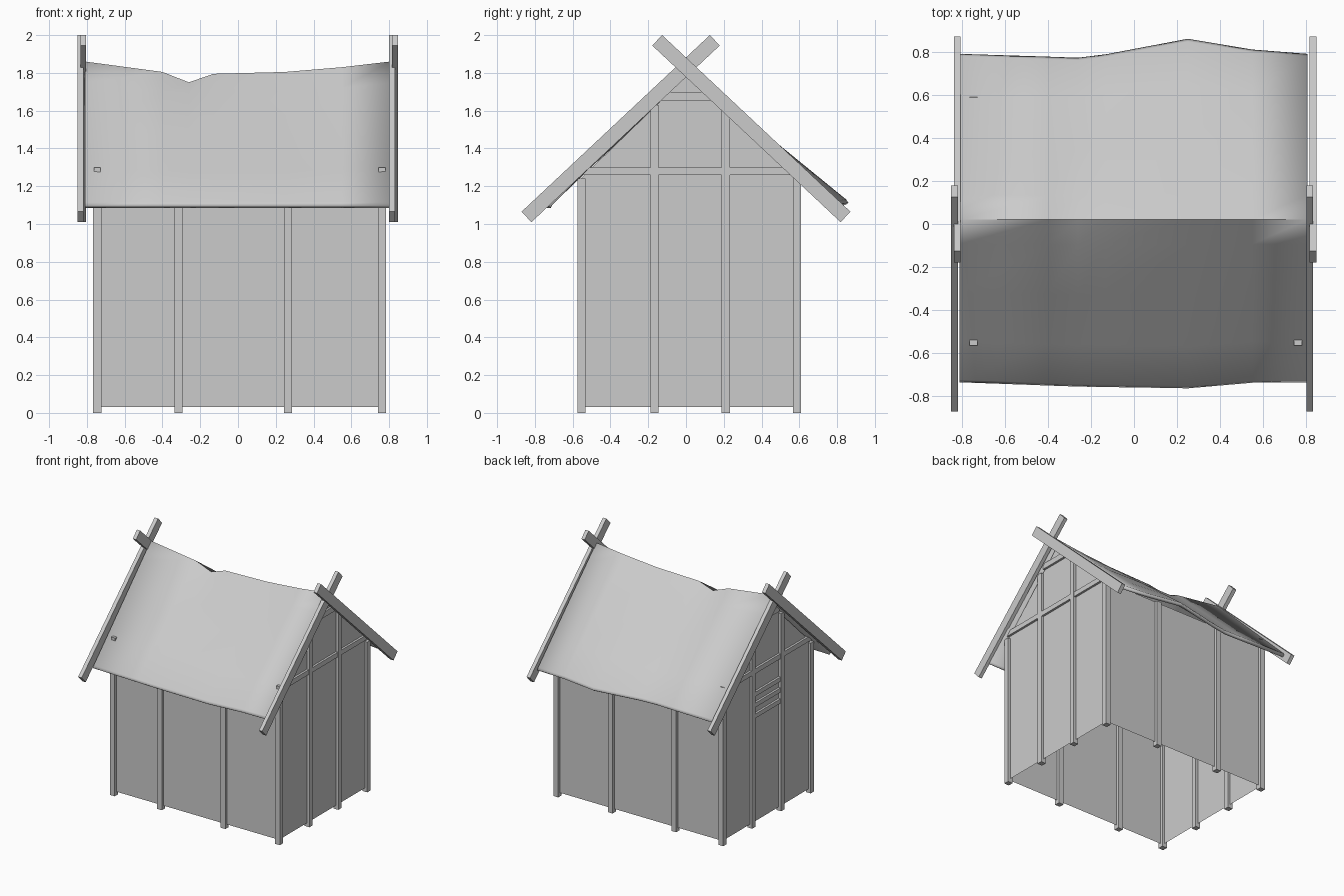
import bpy
import bmesh
from math import atan2, hypot
from mathutils import Matrix

if "Cube" in bpy.data.objects:
    bpy.data.objects.remove(bpy.data.objects["Cube"])


def mesh_object(name, verts, faces):
    me = bpy.data.meshes.new(name)
    me.from_pydata(verts, [], faces)
    ob = bpy.data.objects.new(name, me)
    bpy.context.collection.objects.link(ob)
    return ob


def box(name, lo, hi, rot=None):
    """Box from lower to upper corner, optionally turned about its centre."""
    size = [b - a for a, b in zip(lo, hi)]
    mid = [(a + b) / 2 for a, b in zip(lo, hi)]
    bm = bmesh.new()
    m = Matrix.Translation(mid) @ (rot or Matrix()) @ Matrix.Diagonal((*size, 1))
    bmesh.ops.create_cube(bm, size=1, matrix=m)
    me = bpy.data.meshes.new(name)
    bm.to_mesh(me)
    bm.free()
    ob = bpy.data.objects.new(name, me)
    bpy.context.collection.objects.link(ob)
    return ob


XS = (-0.745, -0.315, 0.265, 0.762)   # post lines along the length
YS = (-0.553, -0.167, 0.21, 0.588)    # post lines across the gables
R = 0.022                             # half post width


def post(name, x, y, top):
    box(name, (x - R, y - R, 0), (x + R, y + R, top))


# Corner and long wall posts
for x in XS:
    post("front_post", x, YS[0], 1.24)
    post("back_post", x, YS[3], 1.24)

# Gable posts and beams
for side, x in (("left", XS[0]), ("right", XS[3])):
    for y in YS[1:3]:
        post(side + "_gable_post", x, y, 1.63)
    box(side + "_gable_beam", (x - 0.018, -0.563, 1.26), (x + 0.018, 0.59, 1.30))
    box(side + "_collar_beam", (x - 0.018, -0.13, 1.655), (x + 0.018, 0.15, 1.70))

# Door rails on the left gable
for z in (0.91, 1.0, 1.09):
    box("door_rail", (XS[0] - 0.018, YS[1], z - 0.018), (XS[0] + 0.018, YS[2], z + 0.018))

# Thin wall panels, open underneath
x0, x1, y0, y1 = XS[0], XS[3], YS[0], YS[3]
mesh_object("front_wall", [(x0, y0, .03), (x1, y0, .03), (x1, y0, 1.24), (x0, y0, 1.24)], [(0, 1, 2, 3)])
mesh_object("back_wall", [(x0, y1, .03), (x1, y1, .03), (x1, y1, 1.24), (x0, y1, 1.24)], [(3, 2, 1, 0)])
for name, x, face in (("left_gable_wall", x0, (4, 3, 2, 1, 0)), ("right_gable_wall", x1, (0, 1, 2, 3, 4))):
    mesh_object(name, [(x, y0, .03), (x, y1, .03), (x, y1, 1.255), (x, 0.02, 1.80), (x, y0, 1.245)], [face])

# Sagging roof: x, ridge z, ridge z without the notch, front eave y, back eave y, back eave z
COLS = [
    (-0.81, 1.86, 1.86, -0.735, 0.79, 1.105),
    (-0.40, 1.805, 1.805, -0.75, 0.777, 1.105),
    (-0.26, 1.75, 1.80, -0.755, 0.772, 1.105),
    (-0.13, 1.795, 1.797, -0.757, 0.788, 1.11),
    (0.25, 1.805, 1.805, -0.763, 0.86, 1.12),
    (0.55, 1.83, 1.83, -0.737, 0.81, 1.115),
    (0.805, 1.86, 1.86, -0.735, 0.79, 1.11),
]
RIDGE_Y = 0.02
STEPS = (1, 0.985, 0.75, 0.45, 0.15)
verts = []
for t in [-s for s in STEPS] + [0] + list(reversed(STEPS)):
    for x, rz, rz2, fy, by, bz in COLS:
        ey, ez = (fy, 1.105) if t < 0 else (by, bz)
        a = abs(t)
        top = rz if a == 0 else rz2
        curl = 0.008 if a == 1 else 0
        verts.append((x, RIDGE_Y + (ey - RIDGE_Y) * a, top + (ez - top) * a - curl))
n = len(COLS)
rows = len(verts) // n
faces = [(i * n + j, i * n + j + 1, (i + 1) * n + j + 1, (i + 1) * n + j)
         for i in range(rows - 1) for j in range(n - 1)]
roof = mesh_object("roof", verts, faces)
solid = roof.modifiers.new("thickness", 'SOLIDIFY')
solid.thickness = 0.022
solid.offset = -1
bpy.context.view_layer.objects.active = roof
roof.select_set(True)
bpy.ops.object.shade_smooth_by_angle(angle=0.8)


# Crossed boards at both gables
def barge_board(name, xa, xb, s):
    (ya, za), (yb, zb) = (s * 0.8445, 1.0375), (s * -0.1525, 1.9725)
    length = hypot(yb - ya, zb - za)
    cy, cz = (ya + yb) / 2, (za + zb) / 2
    rot = Matrix.Rotation(atan2(zb - za, yb - ya), 4, 'X')
    box(name, (xa, cy - length / 2, cz - 0.038), (xb, cy + length / 2, cz + 0.038), rot)


barge_board("right_back_board", 0.815, 0.847, 1)
barge_board("right_front_board", 0.80, 0.83, -1)
barge_board("left_front_board", -0.85, -0.818, -1)
barge_board("left_back_board", -0.835, -0.805, 1)
